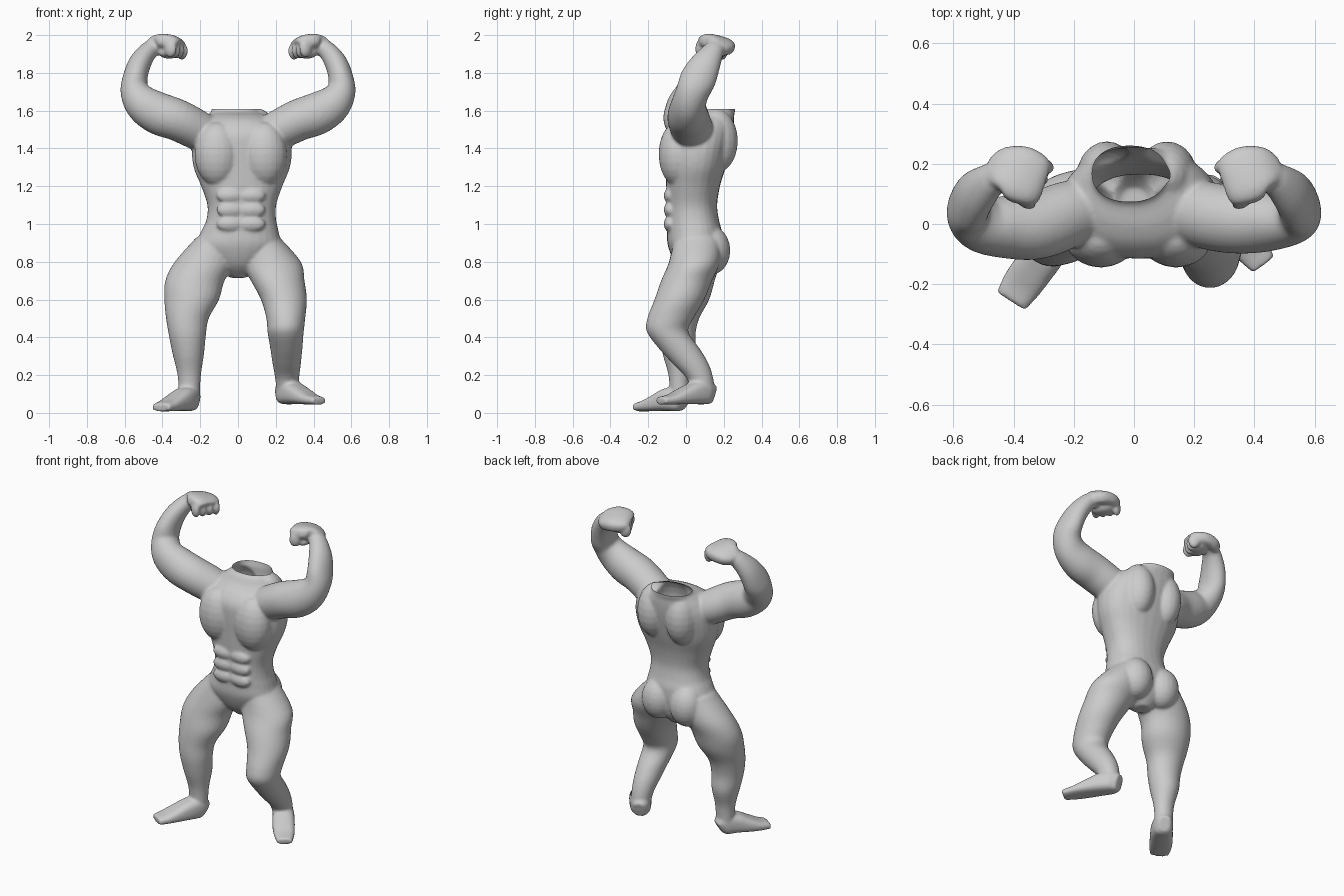
import bpy, bmesh, math
from mathutils import Vector, Matrix

bm = bmesh.new()
Y, Z = Vector((0, 1, 0)), Vector((0, 0, 1))


def spline(keys, steps):
    """Catmull-Rom through the (x, y, z, a, b) keys."""
    out = []
    for i in range(len(keys) - 1):
        k = [keys[max(0, min(len(keys) - 1, i + j))] for j in (-1, 0, 1, 2)]
        for s in range(steps):
            t = s / steps
            out.append([0.5 * (2 * q + (r - p) * t + (2 * p - 5 * q + 4 * r - w) * t * t
                               + (3 * q - p - 3 * r + w) * t ** 3)
                        for p, q, r, w in zip(*k)])
    return out + [list(keys[-1])]


def loft(keys, ref=Y, flat=False, power=1.0, sides=28, steps=4):
    """Skin oval rings along a path; a = radius along ref, b = across it."""
    pts = spline(keys, steps)
    cen = [Vector(p[:3]) for p in pts]
    se = lambda v: math.copysign(abs(v) ** power, v)
    rings = []
    for i, p in enumerate(pts):
        t = Z if flat else (cen[min(i + 1, len(cen) - 1)] - cen[max(i - 1, 0)]).normalized()
        u = (ref - t * ref.dot(t)).normalized()
        v = t.cross(u)
        ang = [2 * math.pi * k / sides for k in range(sides)]
        rings.append([bm.verts.new(cen[i] + u * p[3] * se(math.cos(a)) + v * p[4] * se(math.sin(a)))
                      for a in ang])
    for r, s in zip(rings, rings[1:]):
        for k in range(sides):
            j = (k + 1) % sides
            bm.faces.new((r[k], r[j], s[j], s[k]))
    bm.faces.new(rings[0][::-1])
    bm.faces.new(rings[-1])


def blob(c, r, rot=0.0):
    m = Matrix.Translation(c) @ Matrix.Rotation(rot, 4, 'Z') @ Matrix.Diagonal((*r, 1))
    bmesh.ops.create_uvsphere(bm, u_segments=20, v_segments=12, radius=1, matrix=m)


# torso: z, centre x, half width, front y, back y
torso = [(.715, 0, .04, .02, .12), (.78, 0, .13, -.05, .17), (.88, 0, .22, -.095, .19),
         (.96, .01, .205, -.10, .19), (1.02, .017, .185, -.10, .175), (1.10, .02, .182, -.10, .165),
         (1.20, .02, .215, -.105, .18), (1.30, .02, .255, -.11, .21), (1.40, .02, .265, -.115, .235),
         (1.48, .015, .25, -.11, .25), (1.54, .01, .21, -.07, .255), (1.575, 0, .165, -.01, .255),
         (1.60, -.015, .125, .07, .26), (1.66, -.015, .125, .085, .265)]
loft([(cx, (f + b) / 2, z, (b - f) / 2, w) for z, cx, w, f, b in torso], flat=True, power=.88)

for s in (-1, 1):
    # chest, upper back and buttocks
    blob((s * .125 + .015, -.045, 1.37), (.12, .1, .17))
    blob((s * .10 + .01, .16, 1.44), (.10, .115, .17))
    blob((s * .10, .13, .86), (.105, .105, .13))
    # stomach muscles
    for z in (1.0, 1.075, 1.15):
        blob((s * .06 + .015, -.088, z), (.07, .03, .04))

    # flexed arm
    dy = -.02 if s < 0 else 0
    arm = [(.10, .06, 1.44, .09, .09), (.21, .035, 1.495, .11, .105), (.32, .015 + dy, 1.55, .112, .11),
           (.42, .01 + dy, 1.585, .105, .112), (.50, .015 + dy, 1.635, .092, .10),
           (.545, .035, 1.70, .088, .078), (.545, .065, 1.77, .095, .066),
           (.52, .105, 1.85, .08, .06), (.475, .145, 1.915, .058, .05), (.43, .165, 1.94, .05, .045)]
    loft([(s * x, y, z, a, b) for x, y, z, a, b in arm])

    # clenched fist
    hand = [(.47, .165, 1.935, .05, .035), (.43, .175, 1.948, .082, .042), (.38, .165, 1.955, .097, .044),
            (.33, .145, 1.95, .09, .042), (.305, .135, 1.94, .075, .03)]
    loft([(s * x, y, z, a, b) for x, y, z, a, b in hand],
         ref=Vector((-s * .45, .85, -.22)), power=.7)
    for i in range(4):
        t = i / 3
        blob((s * (.298 + .06 * t), .195 - .12 * t, 1.915 + .012 * t), (.036, .023, .046), s * .5)
    blob((s * .365, .15, 1.905), (.05, .07, .03), s * .5)

# straighter leg
loft([(-.12, .06, .93, .12, .10), (-.175, .045, .80, .135, .16), (-.228, .02, .70, .132, .157),
      (-.245, -.005, .60, .128, .145), (-.268, -.035, .50, .105, .113), (-.268, -.045, .41, .095, .098),
      (-.263, -.035, .31, .088, .083), (-.258, -.035, .20, .058, .062), (-.258, -.035, .08, .05, .055)],
     flat=True)
# bent leg
loft([(.12, .06, .93, .12, .10), (.175, .045, .80, .135, .158), (.21, .003, .70, .135, .142),
      (.243, -.035, .60, .132, .122), (.253, -.083, .50, .122, .103), (.252, -.098, .43, .11, .096),
      (.256, -.035, .34, .108, .085), (.258, .025, .26, .095, .075), (.26, .075, .18, .07, .063),
      (.26, .095, .09, .058, .055)], flat=True)
# feet turned outwards
loft([(.235, .145, .095, .05, .035), (.25, .11, .105, .06, .058), (.285, .06, .107, .062, .065),
      (.335, -.01, .09, .045, .066), (.385, -.075, .072, .028, .06), (.43, -.135, .064, .02, .045)],
     ref=Z, power=.7)
loft([(-.235, .0, .055, .046, .035), (-.25, -.025, .068, .06, .055), (-.285, -.085, .072, .062, .065),
      (-.335, -.15, .053, .045, .068), (-.375, -.205, .038, .03, .066), (-.408, -.256, .03, .022, .056)],
     ref=Z, power=.7)

bmesh.ops.recalc_face_normals(bm, faces=bm.faces)
mesh = bpy.data.meshes.new("muscular_body")
bm.to_mesh(mesh)
bm.free()
body = bpy.data.objects.new("muscular_body", mesh)
bpy.context.collection.objects.link(body)

# fuse all parts into one soft skin
rm = body.modifiers.new("fuse", 'REMESH')
rm.mode = 'VOXEL'
rm.voxel_size = .009
sm = body.modifiers.new("soften", 'SMOOTH')
sm.factor, sm.iterations = .5, 5
skin = bpy.data.meshes.new_from_object(body.evaluated_get(bpy.context.evaluated_depsgraph_get()))
body.modifiers.clear()

# open neck
bm = bmesh.new()
bm.from_mesh(skin)
near = [f for f in bm.faces if abs(f.calc_center_median().x) < .18 and f.calc_center_median().z > 1.59]
geom = set(near)
for f in near:
    geom.update(f.edges)
    geom.update(f.verts)
bmesh.ops.bisect_plane(bm, geom=list(geom), plane_co=(0, 0, 1.608), plane_no=(0, 0, 1), clear_outer=True)
for f in bm.faces:
    f.smooth = True
bm.to_mesh(skin)
bm.free()
skin.name = "body_skin"
body.data = skin
